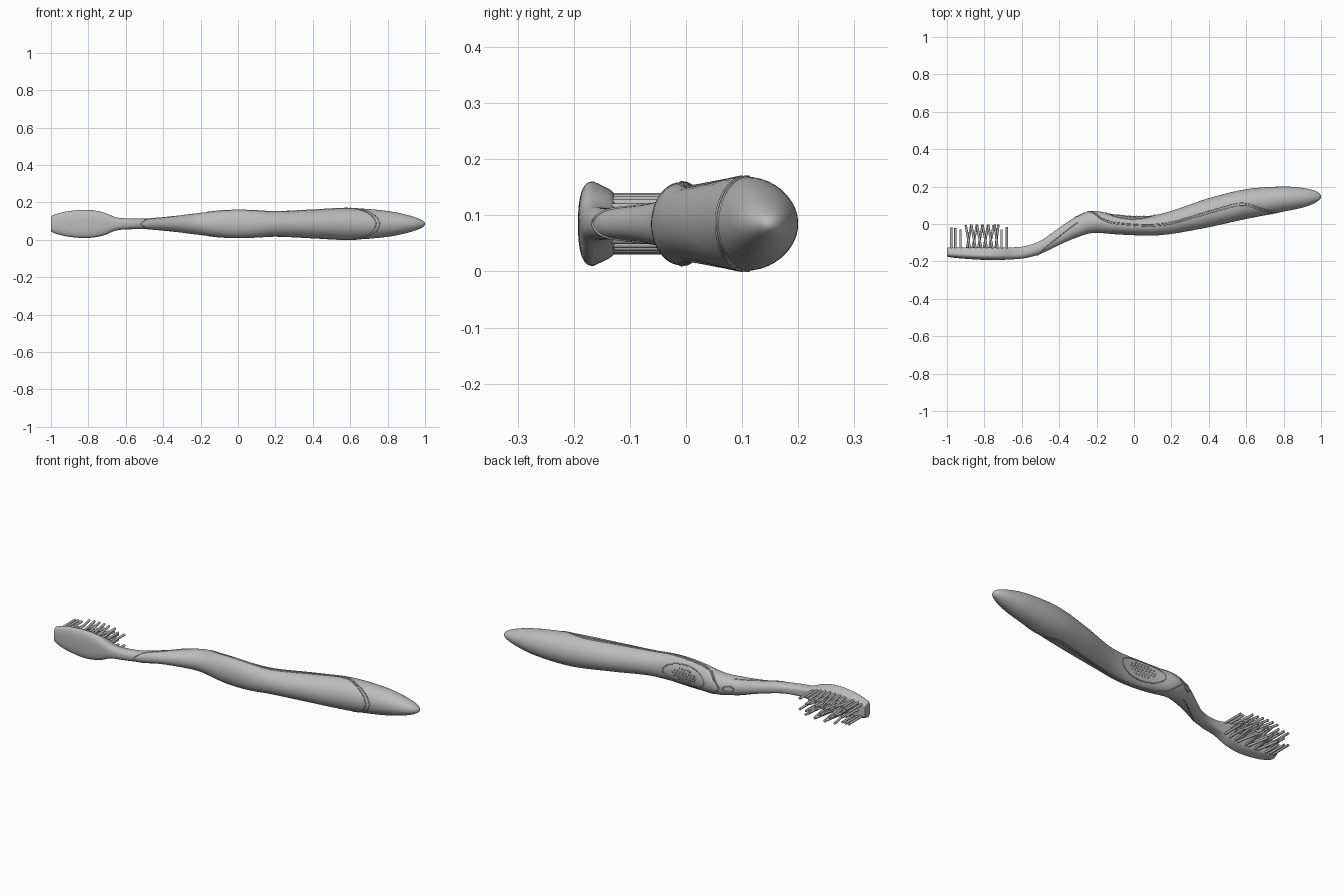
import bpy, bmesh, math, random
from mathutils import Vector

old = bpy.data.objects.get("Cube")
if old:
    bpy.data.objects.remove(old, do_unlink=True)
random.seed(4)
MID_Z = 0.085

grey = bpy.data.materials.new("plain grey")
grey.use_nodes = True
grey.diffuse_color = (0.5, 0.5, 0.5, 1)
grey.node_tree.nodes["Principled BSDF"].inputs["Base Color"].default_value = (0.5, 0.5, 0.5, 1)

# Body stations: x, front y, back y, half width, boxiness of the back half
STATIONS = [
    (-1, -.172, -.128, .036, 1), (-.98, -.178, -.125, .05, 1), (-.9, -.186, -.125, .069, 1),
    (-.8, -.192, -.125, .075, 1), (-.72, -.192, -.125, .062, 1), (-.65, -.189, -.125, .035, .8),
    (-.58, -.182, -.118, .029, .5), (-.5, -.16, -.09, .028, .3), (-.4, -.112, -.02, .034, .2),
    (-.3, -.07, .045, .047, .1), (-.22, -.048, .07, .057, 0), (-.1, -.055, .05, .07, 0),
    (0, -.06, .04, .074, 0), (.1, -.062, .046, .071, 0), (.2, -.053, .07, .066, 0),
    (.4, -.017, .138, .075, 0), (.6, .027, .186, .084, 0), (.8, .066, .2, .069, 0),
    (.92, .093, .19, .044, 0), (.98, .12, .172, .022, 0), (1, .145, .147, .001, 0)]


def smooth(keys, u):
    """Smooth interpolation through rows whose first entry is the parameter."""
    i = max(k for k in range(len(keys) - 1) if k == 0 or keys[k][0] <= u)
    a, b = keys[i], keys[i + 1]
    before, after = keys[max(i - 1, 0)], keys[min(i + 2, len(keys) - 1)]
    h = b[0] - a[0]
    t = (u - a[0]) / h
    row = []
    for j in range(1, len(a)):
        ma = (b[j] - before[j]) / (b[0] - before[0]) * h
        mb = (after[j] - a[j]) / (after[0] - a[0]) * h
        row.append(a[j] + t * (ma + t * (3 * (b[j] - a[j]) - 2 * ma - mb
                                         + t * (2 * (a[j] - b[j]) + ma + mb))))
    return row


def angle_of(x):
    return math.acos(max(-1, min(1, -x)))


KEYS = [(angle_of(s[0]), *s[1:]) for s in STATIONS]


def power(v, e):
    return math.copysign(abs(v) ** e, v)


def surface(x, t):
    """Point on the body; t is -90 degrees at the front and 90 at the back."""
    y0, y1, w, box = smooth(KEYS, angle_of(x))
    box = max(0, min(1, box))
    s, c = math.sin(t), math.cos(t)
    mid = y0 + (y1 - y0) * (0.5 - 0.1 * box)
    e = 1 - (0.75 if s > 0 else 0.25) * box
    sy, cz = power(s, e), power(c, e)
    y = mid + sy * ((y1 - mid) if s > 0 else (mid - y0))
    z = w * cz * (1 - 0.25 * box * max(sy, 0))
    return Vector((x, y, MID_Z + z))


def finish(name, bm, angle=40):
    bmesh.ops.recalc_face_normals(bm, faces=bm.faces[:])
    mesh = bpy.data.meshes.new(name)
    bm.to_mesh(mesh)
    bm.free()
    obj = bpy.data.objects.new(name, mesh)
    bpy.context.collection.objects.link(obj)
    mesh.materials.append(grey)
    bpy.ops.object.select_all(action='DESELECT')
    obj.select_set(True)
    bpy.context.view_layer.objects.active = obj
    bpy.ops.object.shade_smooth_by_angle(angle=math.radians(angle))
    return obj


# Head, neck and handle as one loft
RINGS, SIDES = 140, 48
bm = bmesh.new()
rings = [[bm.verts.new(surface(-math.cos(math.pi * i / RINGS), math.tau * j / SIDES))
          for j in range(SIDES)] for i in range(RINGS + 1)]
for a, b in zip(rings, rings[1:]):
    for j in range(SIDES):
        k = (j + 1) % SIDES
        bm.faces.new((a[j], a[k], b[k], b[j]))
bm.faces.new(rings[0])
bm.faces.new(rings[-1])
finish("body", bm)


def bead(name, points, closed=False, radius=0.0025):
    """Fine seam lying half sunk in the surface."""
    curve = bpy.data.curves.new(name, 'CURVE')
    curve.dimensions = '3D'
    curve.bevel_depth = radius
    curve.bevel_resolution = 1
    spline = curve.splines.new('POLY')
    spline.points.add(len(points) - 1)
    for p, co in zip(spline.points, points):
        p.co = (*co, 1)
    spline.use_cyclic_u = closed
    curve.materials.append(grey)
    bpy.context.collection.objects.link(bpy.data.objects.new(name, curve))


def seam(name, path):
    """Seam through (x, degrees) points on one side, mirrored to the other."""
    keys = [(i, *p) for i, p in enumerate(path)]
    rows = [smooth(keys, i / 8) for i in range((len(path) - 1) * 8 + 1)]
    side = [surface(x, math.radians(d)) for x, d in rows]
    other = [Vector((p.x, p.y, 2 * MID_Z - p.z)) for p in reversed(side)]
    bead(name, side + other)


# Edge of the soft grip on the handle, and of the inlay on the neck
grip = [(-.25, 90), (-.21, 55), (-.15, 18), (0, 12), (.2, 2), (.4, 6), (.57, 8),
        (.68, -28), (.74, -60), (.76, -90)]
seam("grip_seam", grip)
seam("grip_inner_seam", [(x - 0.02 if d < -20 else x, d - 9 if -20 < d < 80 else d)
                         for x, d in grip])
seam("neck_inlay_seam", [(-.3, 20), (-.4, 0), (-.48, -25), (-.52, -90)])


def back_point(x, z):
    w = smooth(KEYS, angle_of(x))[2]
    return surface(x, math.acos(max(-1, min(1, z / w))))


def oval(name, cx, rx, rz):
    turns = [math.tau * i / 48 for i in range(48)]
    bead(name, [back_point(cx + rx * math.cos(a), rz * math.sin(a)) for a in turns], True)


# Thumb pad with raised dots, and a small oval on the neck
oval("thumb_pad_rim", -.02, .13, .052)
oval("neck_oval", -.29, .025, .015)
bm = bmesh.new()
for i in range(-4, 5):
    for j in range(-2, 3):
        dx, dz = i * 0.018 + (j % 2) * 0.009, j * 0.014
        if (dx / 0.08) ** 2 + (dz / 0.035) ** 2 < 1:
            made = bmesh.ops.create_icosphere(bm, subdivisions=1, radius=0.005)
            bmesh.ops.translate(bm, verts=made["verts"], vec=back_point(dx - 0.02, dz))
finish("thumb_pad_dots", bm, 60)


# Bristle tufts: upright at both ends, crossing in the middle
def tuft(bm, base, tip):
    axis = tip - base
    made = bmesh.ops.create_cone(bm, cap_ends=True, segments=10, radius1=0.0065,
                                 radius2=0.0065, depth=axis.length)
    turn = axis.to_track_quat('Z', 'Y').to_matrix()
    bmesh.ops.rotate(bm, verts=made["verts"], matrix=turn)
    bmesh.ops.translate(bm, verts=made["verts"], vec=(base + tip) / 2)


ROWS = [(-.977, 2, -.015, 0), (-.955, 3, -.02, 0), (-.928, 4, -.03, 0),
        (-.885, 5, -.003, .03), (-.855, 4, -.003, -.03), (-.825, 5, -.003, .03),
        (-.795, 4, -.003, -.03), (-.765, 5, -.003, .03), (-.735, 4, -.003, -.02),
        (-.708, 3, -.03, 0), (-.68, 2, -.015, 0)]
bm = bmesh.new()
for x, count, top, lean in ROWS:
    reach = smooth(KEYS, angle_of(x))[2] * 0.64
    for k in range(count):
        z = MID_Z + reach * (2 * k / (count - 1) - 1)
        slant = lean * (1 if k % 2 else -1)
        tuft(bm, Vector((x - slant / 3, -.14, z)),
             Vector((x + slant / 2, top + random.uniform(-.004, 0), z)))
finish("bristles", bm)
